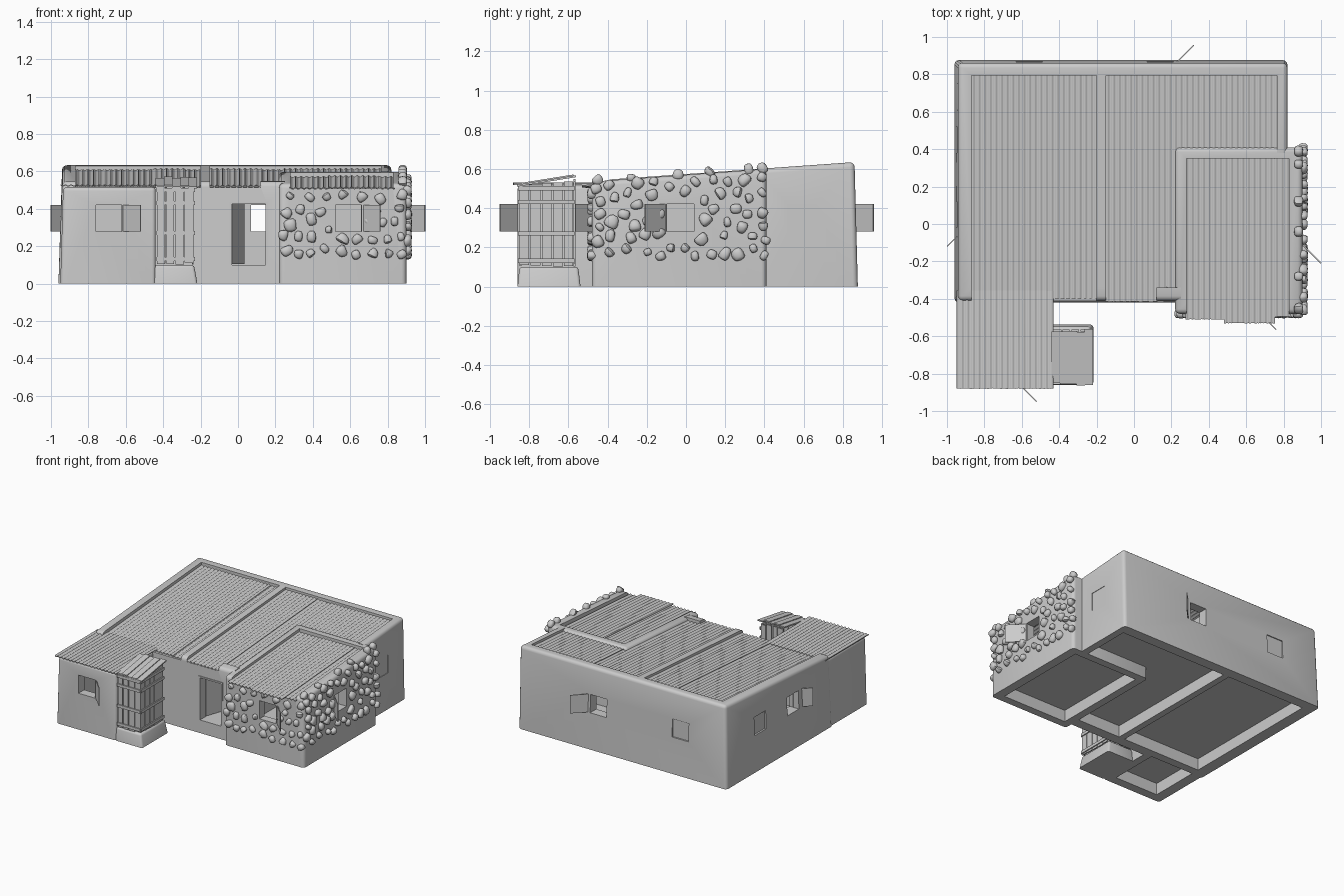
import bpy, bmesh, math, random
from mathutils import Vector, Matrix

if "Cube" in bpy.data.objects:
    bpy.data.objects.remove(bpy.data.objects["Cube"])
random.seed(7)

grey = bpy.data.materials.new("weathered_grey")
grey.diffuse_color = (0.6, 0.6, 0.6, 1)
grey.use_nodes = True
grey.node_tree.nodes["Principled BSDF"].inputs["Base Color"].default_value = grey.diffuse_color


def finish(name, bm):
    bmesh.ops.recalc_face_normals(bm, faces=bm.faces)
    me = bpy.data.meshes.new(name)
    bm.to_mesh(me)
    bm.free()
    ob = bpy.data.objects.new(name, me)
    bpy.context.collection.objects.link(ob)
    me.materials.append(grey)
    smooth(me)
    return ob


def smooth(me):
    me.shade_smooth()
    me.set_sharp_from_angle(angle=math.radians(35))


def add_block(bm, x, y, z0, z1, splay=(0, 0, 0, 0)):
    """Box; z0 / z1 may be (front, back) pairs; splay widens the base: left, right, front, back."""
    z0 = z0 if isinstance(z0, tuple) else (z0, z0)
    z1 = z1 if isinstance(z1, tuple) else (z1, z1)
    vs = bmesh.ops.create_cube(bm, size=2)["verts"]
    for v in vs:
        r, b, t = v.co.x > 0, v.co.y > 0, v.co.z > 0
        v.co = (x[r], y[b], (z1 if t else z0)[b])
        if not t:
            v.co.x += splay[1] if r else -splay[0]
            v.co.y += splay[3] if b else -splay[2]
    return vs


def block(name, x, y, z0, z1, splay=(0, 0, 0, 0), bevel=0):
    bm = bmesh.new()
    vs = add_block(bm, x, y, z0, z1, splay)
    if bevel:
        edges = [e for e in bm.edges if max(v.co.z for v in e.verts) > 0.05]
        bmesh.ops.bevel(bm, geom=edges, offset=bevel, segments=3, profile=0.5, affect='EDGES')
    return finish(name, bm)


def cut(ob, *boxes):
    """Subtract boxes given as (x, y, z0, z1)."""
    for b in boxes:
        c = block("cutter", *b)
        m = ob.modifiers.new("cut", 'BOOLEAN')
        m.operation, m.solver, m.object = 'DIFFERENCE', 'EXACT', c
        dg = bpy.context.evaluated_depsgraph_get()
        me = bpy.data.meshes.new_from_object(ob.evaluated_get(dg))
        ob.modifiers.clear()
        ob.data = me
        bpy.data.objects.remove(c)
    smooth(ob.data)


def plate(name, p, q, z0, z1, t=0.006):
    """Thin upright board from plan point p to q."""
    p, q = Vector((*p, 0)), Vector((*q, 0))
    d = q - p
    bm = bmesh.new()
    add_block(bm, (0, d.length), (-t / 2, t / 2), z0, z1)
    bm.transform(Matrix.Translation(p) @ Matrix.Rotation(math.atan2(d.y, d.x), 4, 'Z'))
    return finish(name, bm)


def main_roof(y):
    return 0.515 + 0.073 * (y + 0.4)


def room_roof(y):
    return 0.505 + 0.068 * (y + 0.52)


def wing_roof(y):
    return 0.518


def sheet(name, x0, x1, y0, y1, height, lift=0.0):
    """Corrugated roofing sheet with ridges running front to back."""
    bm = bmesh.new()
    n = max(6, round((x1 - x0) / 0.005))
    top, bot = [], []
    for i in range(n + 1):
        x = x0 + (x1 - x0) * i / n
        w = 0.004 * math.sin(x * 2 * math.pi / 0.03) + lift
        ya = y0 + random.uniform(-0.002, 0.002)
        top.append([bm.verts.new((x, y, height(y) + w + 0.006)) for y in (ya, y1)])
        bot.append([bm.verts.new((x, y, height(y) + w)) for y in (ya, y1)])
    for i in range(n):
        bm.faces.new((top[i][0], top[i + 1][0], top[i + 1][1], top[i][1]))
        bm.faces.new((bot[i][0], bot[i][1], bot[i + 1][1], bot[i + 1][0]))
        for k in (0, 1):
            bm.faces.new((top[i][k], bot[i][k], bot[i + 1][k], top[i + 1][k]))
    for i in (0, n):
        bm.faces.new((top[i][0], top[i][1], bot[i][1], bot[i][0]))
    return finish(name, bm)


# Plastered shells: main house, front left wing, stone-faced right room
WZ = (0.28, 0.42)
house = block("main_walls", (-0.94, 0.82), (-0.41, 0.86), 0, (0.545, 0.635), (0.02, 0, 0.01, 0.017), 0.025)
wing = block("wing_walls", (-0.935, -0.44), (-0.86, -0.35), 0, 0.516, (0.015, 0, 0, 0), 0.02)
room = block("room_walls", (0.22, 0.9), (-0.48, 0.41), 0, (0.535, 0.60), (0, 0, 0, 0), 0.025)

# Hollow rooms, roof recesses, door and windows
cut(house,
    ((-0.87, -0.2), (-0.34, 0.795), -0.1, 1),
    ((-0.15, 0.765), (-0.34, 0.795), -0.1, 1),
    ((0.25, 0.95), (-0.6, 0.38), -0.1, 1),
    ((-0.87, -0.2), (-0.6, 0.0), (main_roof(-0.6), main_roof(0)), 1),
    ((-0.15, 0.12), (-0.6, 0.0), (main_roof(-0.6), main_roof(0)), 1),
    ((-0.88, -0.5), (-0.79, -0.405), -0.1, 0.5),
    ((-0.04, 0.155), (-0.5, -0.3), 0.1, 0.43),
    ((0.07, 0.21), (0.7, 1.0), *WZ),
    ((-0.63, -0.49), (0.7, 1.0), *WZ),
    ((-1.1, -0.8), (-0.02, 0.12), *WZ),
    ((-1.1, -0.8), (0.38, 0.52), *WZ),
    ((0.7, 0.9), (0.52, 0.66), *WZ))
cut(wing,
    ((-0.87, -0.5), (-0.79, -0.40), -0.1, 0.5),
    ((-1.0, -0.3), (-0.40, -0.2), -0.1, 1),
    ((-0.76, -0.62), (-1.0, -0.7), *WZ))
cut(room,
    ((0.28, 0.83), (-0.42, 0.35), -0.1, 1),
    ((0.28, 0.83), (-0.6, 0.0), (room_roof(-0.6), room_roof(0)), 1),
    ((0.52, 0.66), (-0.6, -0.3), *WZ),
    ((0.7, 1.0), (-0.1, 0.04), *WZ))

# Floors set above the ground
for nm, x, y in (("left", (-0.875, -0.195), (-0.345, 0.8)), ("wing", (-0.875, -0.495), (-0.795, -0.4)),
                 ("right", (0.275, 0.835), (-0.425, 0.355)), ("middle", (-0.155, 0.23), (-0.345, 0.8)),
                 ("rear", (0.23, 0.77), (0.4, 0.8))):
    block(nm + "_floor", x, y, 0.09, 0.1)

# Corrugated roof sheets
for i, (x0, x1, y0, y1, f) in enumerate((
        (-0.88, -0.46, -0.36, 0.8, main_roof), (-0.465, -0.28, -0.40, 0.8, main_roof),
        (-0.285, -0.195, -0.40, 0.8, main_roof), (-0.155, 0.125, -0.415, 0.8, main_roof),
        (0.12, 0.25, -0.34, 0.8, main_roof), (0.245, 0.77, 0.385, 0.8, main_roof),
        (0.275, 0.485, -0.51, 0.355, room_roof), (0.48, 0.755, -0.53, 0.355, room_roof),
        (0.75, 0.84, -0.495, 0.355, room_roof), (-0.95, -0.43, -0.88, -0.355, wing_roof))):
    sheet("roof_sheet_%d" % i, x0, x1, y0, y1, f, 0.004 * (i % 2))

# Open shutters, hinged at 45 degrees
for i, (p, q) in enumerate((((-0.62, -0.85), (-0.52, -0.95)), ((0.66, -0.465), (0.76, -0.565)),
                            ((0.89, -0.1), (1.0, -0.21)), ((0.215, 0.85), (0.32, 0.957)),
                            ((-0.9, -0.02), (-1.0, -0.12)))):
    plate("open_shutter_%d" % i, p, q, *WZ)

# Closed shutters, nearly flush
for i, (p, q) in enumerate((((-0.63, 0.855), (-0.49, 0.855)), ((-0.935, 0.38), (-0.935, 0.52)),
                            ((0.813, 0.52), (0.813, 0.66)))):
    plate("closed_shutter_%d" % i, p, q, *WZ)

# Door frame and door leaf swung inward
block("door_jamb_left", (-0.045, -0.032), (-0.418, -0.34), 0.1, 0.435)
block("door_jamb_right", (0.147, 0.16), (-0.418, -0.34), 0.1, 0.435)
block("door_lintel", (-0.045, 0.16), (-0.418, -0.34), 0.425, 0.437)
plate("door_leaf", (-0.033, -0.35), (0.03, -0.17), 0.105, 0.425, 0.01)

# Plank lean-to: plinth, boards, rails and sloping plank roof
block("shed_plinth", (-0.45, -0.235), (-0.85, -0.55), 0, 0.1, (0, 0.018, 0.01, 0.012), 0.015)


def lean_top(y):
    return 0.51 + 0.16 * (y + 0.86)


bm = bmesh.new()
for i in range(4):                                   # front and back boards
    x = -0.432 + i * 0.049
    for y in (-0.85, -0.575):
        add_block(bm, (x, x + random.uniform(0.036, 0.045)), (y, y + 0.01),
                  0.1 + random.uniform(0, 0.015), lean_top(y) - random.uniform(0, 0.02))
for i in range(5):                                   # side boards
    y = -0.85 + i * 0.057
    add_block(bm, (-0.247, -0.238), (y, y + random.uniform(0.042, 0.053)),
              0.1 + random.uniform(0, 0.015), lean_top(y) - random.uniform(0, 0.015))
for z in (0.12, 0.26, 0.42, 0.49):                   # rails
    add_block(bm, (-0.435, -0.235), (-0.858, -0.85), z, z + 0.022)
    add_block(bm, (-0.238, -0.23), (-0.852, -0.57), z, z + 0.022)
finish("shed_boards", bm)
bm = bmesh.new()
for i in range(5):
    x = -0.44 + i * 0.044
    y0, y1 = -0.865 + random.uniform(0, 0.015), -0.57 + random.uniform(-0.01, 0.01)
    h = 0.006 * (i % 2)
    add_block(bm, (x, x + 0.046), (y0, y1), (lean_top(y0) + h, lean_top(y1) + h),
              (lean_top(y0) + h + 0.01, lean_top(y1) + h + 0.01))
finish("shed_roof_planks", bm)

# Rubble stones on the right room
stones = bmesh.new()


def stone(pos, normal_axis, size):
    vs = bmesh.ops.create_icosphere(stones, subdivisions=2, radius=1)["verts"]
    s = Vector([size * random.uniform(0.8, 1.2) for _ in range(3)])
    rot = Matrix.Rotation(random.uniform(0, math.pi), 3, normal_axis)
    skew = random.uniform(-0.25, 0.25)
    s["XYZ".index(normal_axis)] = 0.024
    for v in vs:
        c = Vector([math.copysign(abs(k) ** 0.7, k) for k in v.co])
        c = Vector((c.x * (1 + skew * c.z), c.y * (1 + skew * c.z), c.z * (1 + skew * c.x)))
        v.co = rot @ Vector((c.x * s.x, c.y * s.y, c.z * s.z)) + Vector(pos)


def scatter(u0, u1, win, place, axis, top):
    done = []
    for _ in range(1500):
        u, z = random.uniform(u0, u1), random.uniform(0.15, 0.56)
        if z > top(u) or (win[0] - 0.035 < u < win[1] + 0.035 and 0.245 < z < 0.455):
            continue
        if all((u - a) ** 2 + (z - b) ** 2 > 0.063 ** 2 for a, b in done):
            done.append((u, z))
            stone(place(u, z), axis, random.uniform(0.021, 0.03))


scatter(0.24, 0.89, (0.52, 0.66), lambda u, z: (u, -0.48, z), 'Y', lambda u: 0.48)
scatter(-0.46, 0.41, (-0.1, 0.04), lambda u, z: (0.905, u, z), 'X', lambda u: 0.52 + 0.07 * (u + 0.48))
for y in (-0.45, -0.28, -0.04, 0.12, 0.32, 0.39):    # cap stones on the parapet
    stone((0.88, y, 0.54 + 0.073 * (y + 0.48)), 'X', 0.025)
finish("rubble_stones", stones)
